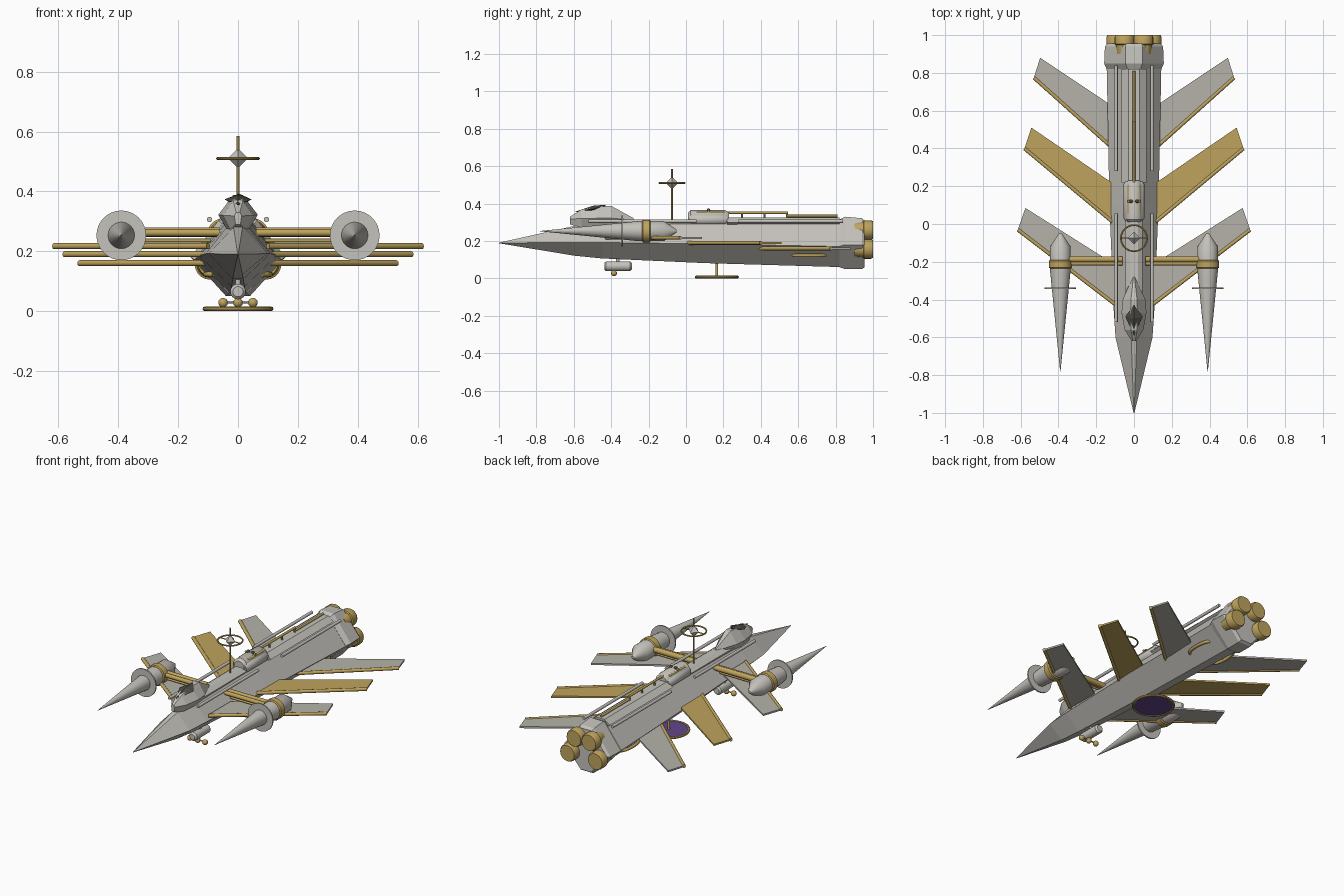
import bpy, bmesh, math
from mathutils import Vector

cube = bpy.data.objects.get("Cube")
if cube:
    bpy.data.objects.remove(cube, do_unlink=True)


def material(name, rgb):
    m = bpy.data.materials.new(name)
    m.use_nodes = True
    m.diffuse_color = (*rgb, 1)
    m.node_tree.nodes["Principled BSDF"].inputs["Base Color"].default_value = (*rgb, 1)
    return m


GREY = material("hull grey", (0.56, 0.54, 0.50))
FIN = material("fin grey", (0.46, 0.45, 0.40))
GOLD = material("gold", (0.52, 0.37, 0.11))
DARK = material("dark glass", (0.07, 0.07, 0.055))
PURPLE = material("purple", (0.12, 0.06, 0.25))


def finish(name, bm, mat, smooth=False):
    bmesh.ops.recalc_face_normals(bm, faces=bm.faces)
    mesh = bpy.data.meshes.new(name)
    bm.to_mesh(mesh)
    bm.free()
    mesh.materials.append(mat)
    ob = bpy.data.objects.new(name, mesh)
    bpy.context.collection.objects.link(ob)
    if smooth:
        bpy.ops.object.select_all(action="DESELECT")
        ob.select_set(True)
        bpy.context.view_layer.objects.active = ob
        bpy.ops.object.shade_smooth_by_angle(angle=math.radians(35))
    return ob


def loft(name, rings, mat, smooth=False):
    """Skin a list of equal-length rings and cap both ends."""
    bm = bmesh.new()
    rows = [[bm.verts.new(p) for p in ring] for ring in rings]
    n = len(rows[0])
    for a, b in zip(rows, rows[1:]):
        for i in range(n):
            j = (i + 1) % n
            bm.faces.new((a[i], a[j], b[j], b[i]))
    bm.faces.new(rows[0])
    bm.faces.new(rows[-1])
    return finish(name, bm, mat, smooth)


def turned(name, x, z, profile, mat, sides=24, smooth=True):
    """Lathe (y, radius) pairs around an axis parallel to y."""
    turns = [math.tau * i / sides for i in range(sides)]
    return loft(name, [[(x + r * math.cos(t), y, z + r * math.sin(t)) for t in turns]
                       for y, r in profile], mat, smooth)


def rod(name, a, b, r, mat=GOLD, sides=12):
    a, b = Vector(a), Vector(b)
    turn = (b - a).to_track_quat("Z", "Y")
    ring = [turn @ Vector((r * math.cos(math.tau * i / sides),
                           r * math.sin(math.tau * i / sides), 0)) for i in range(sides)]
    return loft(name, [[a + v for v in ring], [b + v for v in ring]], mat, True)


def box(name, lo, hi, mat):
    ring = [(lo[0], lo[2]), (hi[0], lo[2]), (hi[0], hi[2]), (lo[0], hi[2])]
    return loft(name, [[(x, y, z) for x, z in ring] for y in (lo[1], hi[1])], mat)


def ball(name, pos, r, mat):
    bm = bmesh.new()
    bmesh.ops.create_uvsphere(bm, u_segments=16, v_segments=10, radius=r)
    bmesh.ops.translate(bm, verts=bm.verts, vec=pos)
    return finish(name, bm, mat, True)


def torus(name, pos, major, minor, mat):
    bm = bmesh.new()
    rows = []
    for i in range(40):
        a = math.tau * i / 40
        rows.append([bm.verts.new(((major + minor * math.cos(b)) * math.cos(a) + pos[0],
                                   (major + minor * math.cos(b)) * math.sin(a) + pos[1],
                                   minor * math.sin(b) + pos[2]))
                     for b in [math.tau * k / 8 for k in range(8)]])
    for i in range(40):
        for k in range(8):
            n, m = rows[(i + 1) % 40], (k + 1) % 8
            bm.faces.new((rows[i][k], rows[i][m], n[m], n[k]))
    return finish(name, bm, mat, True)


def hexagon(y, w, zw, top_w, top, low_w, low):
    return [(w, y, zw), (top_w, y, top), (-top_w, y, top),
            (-w, y, zw), (-low_w, y, low), (low_w, y, low)]


# Hull: faceted spear, then the flared engine housing
loft("hull", [hexagon(-1, 0.002, 0.19, 0.001, 0.191, 0.001, 0.188),
              hexagon(-0.6, 0.098, 0.192, 0.015, 0.28, 0.015, 0.122),
              hexagon(-0.45, 0.108, 0.192, 0.022, 0.3, 0.018, 0.107),
              hexagon(0.1, 0.13, 0.185, 0.03, 0.308, 0.022, 0.082),
              hexagon(0.85, 0.145, 0.17, 0.035, 0.315, 0.028, 0.06)], GREY)
loft("engine_housing", [hexagon(0.82, 0.145, 0.172, 0.035, 0.315, 0.03, 0.06),
                        hexagon(0.85, 0.158, 0.18, 0.045, 0.33, 0.04, 0.05),
                        hexagon(0.94, 0.154, 0.18, 0.045, 0.322, 0.04, 0.05),
                        hexagon(0.955, 0.14, 0.18, 0.04, 0.31, 0.035, 0.06)], GREY)
loft("spine_deck", [hexagon(y, 0.066, 0.3, 0.03, 0.326, 0.03, 0.28)
                    for y in (0.22, 0.82)], GREY)
loft("forward_deck", [hexagon(y, 0.045, 0.3, 0.02, 0.316, 0.03, 0.27)
                      for y in (-0.4, 0.05)], GREY)
rod("spine_pipe_front", (0, 0.2, 0.352), (0, 0.545, 0.352), 0.007)
rod("spine_pipe_rear", (0, 0.54, 0.334), (0, 0.81, 0.334), 0.007)
for y in (0.3, 0.42, 0.54):
    rod("spine_pipe_post", (0, y, 0.32), (0, y, 0.352), 0.005)

# Cockpit: gem-shaped cabin with a dark canopy
loft("cockpit", [hexagon(-0.62, 0.012, 0.318, 0.006, 0.33, 0.008, 0.29),
                 hexagon(-0.56, 0.05, 0.32, 0.016, 0.368, 0.025, 0.27),
                 hexagon(-0.47, 0.066, 0.322, 0.018, 0.384, 0.03, 0.26),
                 hexagon(-0.4, 0.06, 0.322, 0.016, 0.388, 0.03, 0.27),
                 hexagon(-0.28, 0.005, 0.312, 0.003, 0.322, 0.01, 0.29)], GREY)
loft("canopy", [[(0.002, -0.59, 0.356), (0, -0.59, 0.358), (-0.002, -0.59, 0.356), (0, -0.59, 0.354)],
                [(0.046, -0.49, 0.373), (0, -0.5, 0.388), (-0.046, -0.49, 0.373), (0, -0.5, 0.352)],
                [(0.002, -0.43, 0.39), (0, -0.43, 0.394), (-0.002, -0.43, 0.39), (0, -0.43, 0.385)]], DARK)

# Dorsal cabin with gold rails and a small sensor
turned("dorsal_cabin", 0, 0.32, [(0.01, 0.032), (0.025, 0.045), (0.21, 0.045), (0.23, 0.032)], GREY)
for s in (-1, 1):
    turned("cabin_side", s * 0.025, 0.315, [(0.015, 0.02), (0.03, 0.03), (0.21, 0.03), (0.225, 0.02)], GREY)
    rod("cabin_rail", (s * 0.027, 0.055, 0.35), (s * 0.027, 0.205, 0.35), 0.007)
    ball("cabin_sensor", (s * 0.016, 0.12, 0.366), 0.009, DARK)
rod("cabin_crossbar", (-0.035, 0.12, 0.36), (0.035, 0.12, 0.36), 0.006)

# Mast with a ringed crystal
rod("mast", (0, -0.075, 0.3), (0, -0.075, 0.585), 0.0045)
bm = bmesh.new()
for depth, z in ((0.033, 0.527), (-0.033, 0.494)):
    cone = bmesh.ops.create_cone(bm, segments=4, radius1=0.033, radius2=0,
                                 depth=0.033, cap_ends=False)["verts"]
    for v in cone:
        v.co = (v.co.x, v.co.y - 0.075, z + v.co.z * math.copysign(1, depth))
bmesh.ops.remove_doubles(bm, verts=bm.verts, dist=0.001)
finish("mast_crystal", bm, GREY)
torus("mast_ring", (0, -0.075, 0.51), 0.069, 0.0045, GOLD)
rod("mast_spoke", (-0.069, -0.075, 0.51), (0.069, -0.075, 0.51), 0.003)

# Belly dish on a stalk
rod("dish_stalk", (0, 0.165, 0.01), (0, 0.165, 0.1), 0.007)
rod("dish", (0, 0.165, 0.004), (0, 0.165, 0.011), 0.112, PURPLE, 40)
torus("dish_rim", (0, 0.165, 0.0075), 0.111, 0.0075, GOLD)

# Belly sensor pod
turned("belly_pod", 0, 0.065, [(-0.437, 0.017), (-0.427, 0.026), (-0.3, 0.026), (-0.29, 0.018)], GREY)
rod("belly_pod_strut", (0, -0.365, 0.07), (0, -0.365, 0.13), 0.009, GREY)
rod("belly_crossbar", (-0.05, -0.385, 0.03), (0.05, -0.385, 0.03), 0.004, GREY)
for x in (-0.05, 0, 0.05):
    ball("belly_light", (x, -0.385, 0.028), 0.016, GOLD)

# Fin outlines: leading root, leading tip, trailing tip, trailing root, height, colour
FINS = {"front_fin": ((0.1, -0.425), (0.615, -0.03), (0.575, 0.085), (0.1, -0.215), 0.217, FIN),
        "middle_fin": ((0.1, 0.0), (0.58, 0.4), (0.543, 0.51), (0.1, 0.207), 0.19, GOLD),
        "rear_fin": ((0.1, 0.39), (0.53, 0.775), (0.497, 0.88), (0.1, 0.615), 0.16, FIN)}

for s in (-1, 1):
    for name, (*outline, z, mat) in FINS.items():
        loft(name, [[(s * x, y, z + h) for x, y in outline] for h in (-0.005, 0.005)], mat)
        a, b = outline[:2]
        rod(name + "_edge", (s * a[0], a[1], z), (s * b[0], b[1], z), 0.01)

    # Outrigger pods
    x, z = s * 0.39, 0.253
    turned("pod_spike", x, z, [(-0.78, 0.001), (-0.25, 0.054), (-0.12, 0.054), (-0.05, 0.008)], GREY)
    turned("pod_disc", x, z, [(-0.345, 0.083), (-0.337, 0.083)], GREY, 32)
    turned("pod_band", x, z, [(-0.235, 0.055), (-0.23, 0.061), (-0.195, 0.061), (-0.19, 0.055)], GOLD)
    rod("pod_strut", (s * 0.06, -0.187, 0.264), (s * 0.36, -0.187, 0.264), 0.016)
    rod("pod_strut_brace", (s * 0.06, -0.208, 0.262), (s * 0.36, -0.208, 0.262), 0.012)
    rod("pod_strut_pipe", (s * 0.09, -0.197, 0.236), (s * 0.36, -0.197, 0.236), 0.006)

    # Side rails along the deck
    for y0, y1 in ((-0.52, 0.055), (0.28, 0.84)):
        rod("deck_rail", (s * 0.095, y0, 0.306), (s * 0.095, y1, 0.306), 0.009, GREY)

    # Engines, upper and lower
    for ex, ez in ((0.05, 0.258), (0.093, 0.157)):
        turned("engine", s * ex, ez, [(0.9, 0.04), (0.948, 0.045), (0.952, 0.052),
                                      (0.99, 0.052), (1.0, 0.047)], GOLD, 20)

    # Curved grab handles low on the flanks
    curve = bpy.data.curves.new("handle", "CURVE")
    curve.dimensions = "3D"
    curve.bevel_depth = 0.009
    curve.use_fill_caps = True
    spline = curve.splines.new("POLY")
    spline.points.add(8)
    for i, p in enumerate(spline.points):
        t = math.pi * i / 8
        p.co = (s * (0.082 + 0.026 * math.sin(t)), 0.66 - 0.085 * math.cos(t), 0.123, 1)
    curve.materials.append(GOLD)
    bpy.context.collection.objects.link(bpy.data.objects.new("flank_handle", curve))
